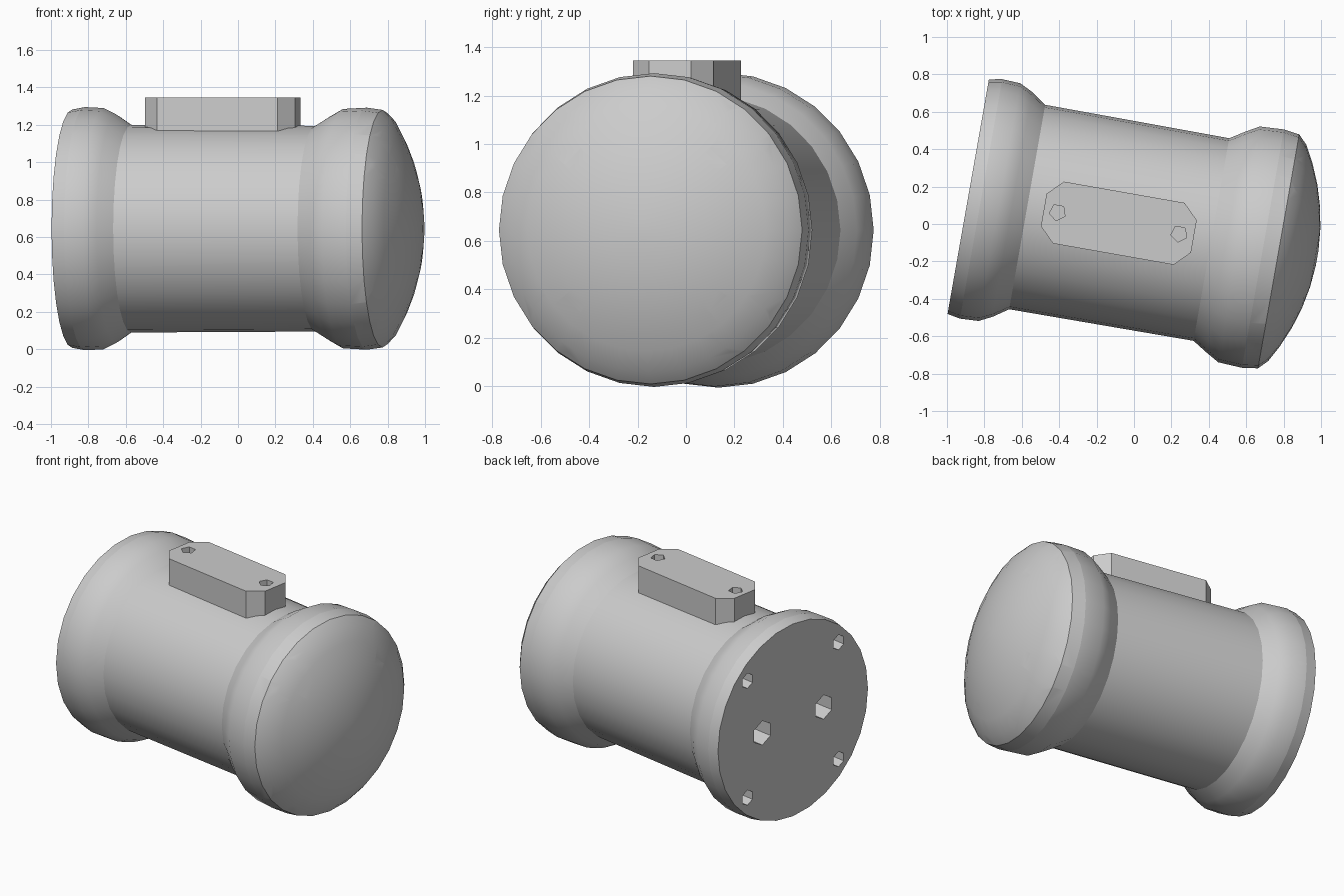
import bpy, bmesh, math
from mathutils import Matrix

if "Cube" in bpy.data.objects:
    bpy.data.objects.remove(bpy.data.objects["Cube"])

# Everything is built along local x, then turned 10 degrees about z
PLACE = Matrix.Translation((0, -0.01, 0.645)) @ Matrix.Rotation(math.radians(-10), 4, 'Z')


def make_object(name, bm):
    bmesh.ops.recalc_face_normals(bm, faces=bm.faces)
    mesh = bpy.data.meshes.new(name)
    bm.to_mesh(mesh)
    bm.free()
    obj = bpy.data.objects.new(name, mesh)
    bpy.context.collection.objects.link(obj)
    obj.matrix_world = PLACE
    return obj


def lathe(name, profile, sides=28):
    """Closed solid of revolution about x; profile holds (x, radius)."""
    bm = bmesh.new()
    rings = []
    for x, r in profile:
        rings.append([bm.verts.new((x, r * math.cos(2 * math.pi * i / sides),
                                    r * math.sin(2 * math.pi * i / sides)))
                      for i in range(sides)])
    for a, b in zip(rings, rings[1:]):
        for i in range(sides):
            j = (i + 1) % sides
            bm.faces.new((a[i], a[j], b[j], b[i]))
    bm.faces.new(rings[0])
    bm.faces.new(rings[-1])
    return make_object(name, bm)


def drill(x0, x1, y, z, r, sides, axis='X'):
    """Prism cutter from x0 to x1 along x, or from z0 to z1 for axis Z."""
    bm = bmesh.new()
    mat = Matrix.Rotation(math.pi / sides, 4, 'Z')
    bmesh.ops.create_cone(bm, cap_ends=True, segments=sides, radius1=r, radius2=r,
                          depth=x1 - x0, matrix=mat)
    mid = (x0 + x1) / 2
    if axis == 'X':
        bm.transform(Matrix.Translation((mid, y, z)) @ Matrix.Rotation(math.pi / 2, 4, 'Y'))
    else:
        bm.transform(Matrix.Translation((y, z, mid)))
    obj = make_object("drill_cutter", bm)
    obj.hide_render = True
    return obj


def cut(obj, cutters):
    bpy.context.view_layer.objects.active = obj
    for c in cutters:
        mod = obj.modifiers.new("hole", 'BOOLEAN')
        mod.operation = 'DIFFERENCE'
        mod.solver = 'EXACT'
        mod.object = c
        bpy.ops.object.modifier_apply(modifier=mod.name)


def smooth(obj, degrees):
    bpy.ops.object.select_all(action='DESELECT')
    obj.select_set(True)
    bpy.context.view_layer.objects.active = obj
    bpy.ops.object.shade_smooth_by_angle(angle=math.radians(degrees))


# Flared housing, domed front cap and flat rear plate
housing = lathe("housing", [(-0.83, 0.65), (-0.73, 0.645), (-0.66, 0.61), (-0.58, 0.555),
                            (0.42, 0.55), (0.50, 0.60), (0.57, 0.64), (0.70, 0.647)])
dome = [(-0.145 + 1.14 * math.cos(a), 1.14 * math.sin(a))
        for a in [math.radians(d) for d in (31, 26, 20, 14, 8, 2)]]
front_cap = lathe("front_cap", [(0.70, 0.647), (0.785, 0.635)] + dome)
rear_plate = lathe("rear_plate", [(-0.90, 0.637), (-0.83, 0.65)])

# Bolt pockets and holes at the four corners of each end
corners = [(sy * 0.387, sz * 0.387) for sy in (-1, 1) for sz in (-1, 1)]
pockets = [drill(0.75, 1.2, y, z, 0.125, 8) for y, z in corners]
front_holes = [drill(0.62, 0.80, y, z, 0.05, 6) for y, z in corners]
rear_holes = [drill(-1.0, -0.78, y, z, 0.05, 6) for y, z in corners]
# Two larger cable entries on the rear plate
rear_holes += [drill(-1.0, -0.76, y, 0, 0.08, 6) for y in (-0.26, 0.26)]

cut(front_cap, pockets + front_holes)
cut(rear_plate, rear_holes)
cut(housing, front_holes + rear_holes)

# Chamfered mounting block on top
L0, L1, W, C = -0.49, 0.325, 0.168, 0.08
outline = [(L0, -W + C), (L0 + C, -W), (L1 - C, -W), (L1, -W + C),
           (L1, W - C), (L1 - C, W), (L0 + C, W), (L0, W - C)]
bm = bmesh.new()
base = bm.faces.new([bm.verts.new((x, y, 0.50)) for x, y in outline])
top = bmesh.ops.extrude_face_region(bm, geom=[base])
bmesh.ops.translate(bm, vec=(0, 0, 0.20),
                    verts=[g for g in top['geom'] if isinstance(g, bmesh.types.BMVert)])
block = make_object("mounting_block", bm)
block_holes = [drill(0.58, 0.8, x, 0, 0.045, 5, 'Z') for x in (-0.415, 0.245)]
cut(block, block_holes)

for obj in (housing, front_cap, rear_plate):
    smooth(obj, 32)

for c in pockets + front_holes + rear_holes + block_holes:
    bpy.data.objects.remove(c)
